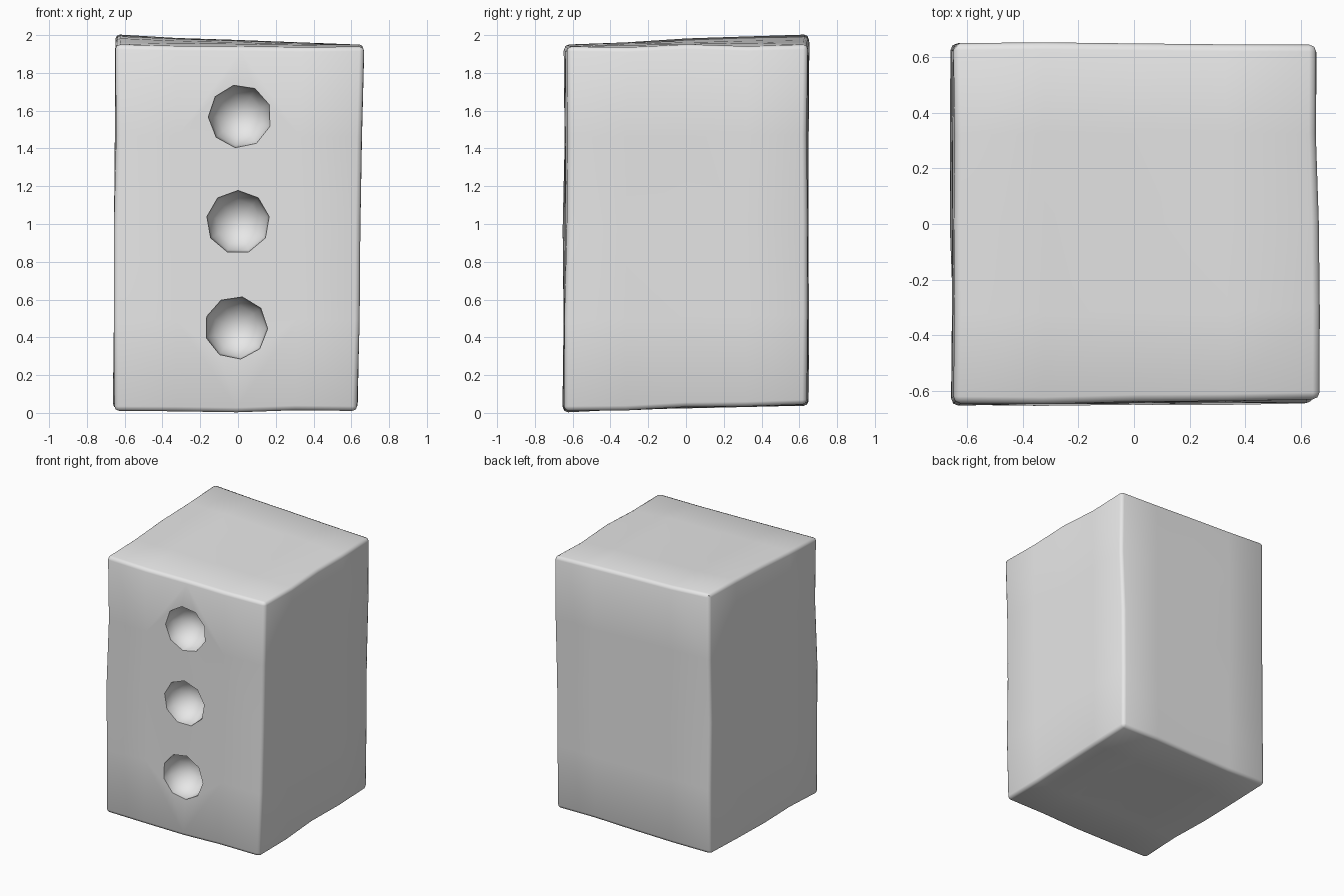
import bpy, bmesh, math, random
from mathutils import Matrix, Vector

old = bpy.data.objects.get("Cube")
if old:
    bpy.data.objects.remove(old, do_unlink=True)
random.seed(4)

grey = bpy.data.materials.new("plain_grey")
grey.use_nodes = True
grey.diffuse_color = (0.8, 0.8, 0.8, 1)
grey.node_tree.nodes["Principled BSDF"].inputs["Base Color"].default_value = (0.8, 0.8, 0.8, 1)


def make_object(name, bm):
    mesh = bpy.data.meshes.new(name)
    bm.to_mesh(mesh)
    bm.free()
    mesh.materials.append(grey)
    ob = bpy.data.objects.new(name, mesh)
    bpy.context.collection.objects.link(ob)
    return ob


# Slightly crooked block, given by its corners
CORNERS = {
    (-1, -1, -1): (-0.655, -0.65, 0.01), (1, -1, -1): (0.63, -0.645, 0.01),
    (1, 1, -1): (0.635, 0.64, 0.045), (-1, 1, -1): (-0.66, 0.65, 0.04),
    (-1, -1, 1): (-0.65, -0.645, 1.95), (1, -1, 1): (0.668, -0.63, 1.94),
    (1, 1, 1): (0.655, 0.645, 1.95), (-1, 1, 1): (-0.65, 0.65, 2.005),
}
bm = bmesh.new()
bmesh.ops.create_cube(bm, size=2)
bmesh.ops.subdivide_edges(bm, edges=bm.edges[:], cuts=3, use_grid_fill=True)
for v in bm.verts:
    p = v.co.copy()
    place = Vector()
    for sign, corner in CORNERS.items():
        weight = math.prod((1 + s * c) / 2 for s, c in zip(sign, p))
        place += weight * Vector(corner)
    # hand-made wobble along the block edges only
    if sum(abs(c) > 0.99 for c in p) == 2:
        place += Vector(random.uniform(-0.007, 0.007) for _ in range(3))
    v.co = place
rims = [e for e in bm.edges if e.calc_face_angle(0) > 1]
bmesh.ops.bevel(bm, geom=rims, offset=0.025, segments=2, profile=0.5, affect='EDGES')
bmesh.ops.recalc_face_normals(bm, faces=bm.faces[:])
block = make_object("block", bm)

# Three nine-sided bowls sunk into the front
cutters = []
for x, z in ((0.01, 1.57), (0.0, 1.01), (-0.01, 0.45)):
    bm = bmesh.new()
    bmesh.ops.create_uvsphere(bm, u_segments=9, v_segments=8, radius=0.168)
    bmesh.ops.transform(bm, verts=bm.verts[:], matrix=(
        Matrix.Translation((x, -0.64, z)) @ Matrix.Rotation(math.pi / 2, 4, 'X')
        @ Matrix.Rotation(x * 20, 4, 'Z')))
    cutter = make_object("hole_cutter", bm)
    cutter.hide_render = True
    cutters.append(cutter)
    cut = block.modifiers.new("hole", 'BOOLEAN')
    cut.operation = 'DIFFERENCE'
    cut.solver = 'EXACT'
    cut.object = cutter

# Keep the carved result and drop the helpers
graph = bpy.context.evaluated_depsgraph_get()
carved = bpy.data.meshes.new_from_object(block.evaluated_get(graph))
block.modifiers.clear()
block.data = carved
carved.materials.clear()
carved.materials.append(grey)
for poly in carved.polygons:
    poly.material_index = 0
for cutter in cutters:
    bpy.data.objects.remove(cutter, do_unlink=True)

bpy.ops.object.select_all(action='DESELECT')
block.select_set(True)
bpy.context.view_layer.objects.active = block
bpy.ops.object.shade_smooth_by_angle(angle=math.radians(48))
